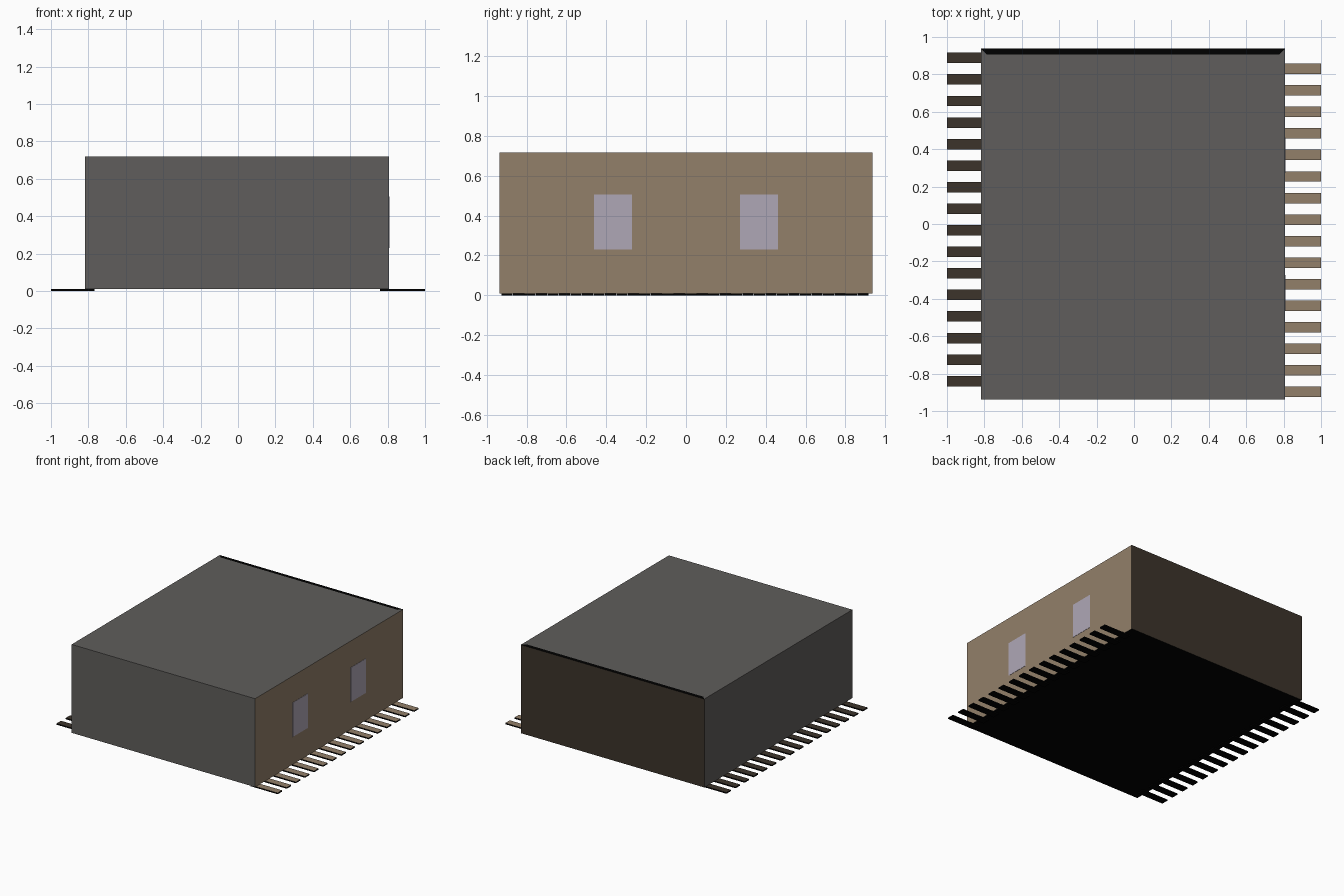
import bpy, bmesh

if "Cube" in bpy.data.objects:
    bpy.data.objects.remove(bpy.data.objects["Cube"])

def material(name, rgb):
    m = bpy.data.materials.new(name)
    m.diffuse_color = (*rgb, 1.0)
    m.use_nodes = True
    m.node_tree.nodes["Principled BSDF"].inputs["Base Color"].default_value = m.diffuse_color
    return m

GREY = material("charcoal grey", (0.115, 0.111, 0.106))
TAN = material("tan brown", (0.290, 0.215, 0.143))
LAVENDER = material("lavender grey", (0.430, 0.390, 0.470))
BROWN = material("dark brown", (0.045, 0.034, 0.024))
BLACK = material("black", (0.0, 0.0, 0.0))

X0, X1 = -0.818, 0.808
Y0, Y1 = -0.937, 0.937
Z0, Z1 = 0.01, 0.718

def finish(name, bm, mats):
    bmesh.ops.recalc_face_normals(bm, faces=bm.faces)
    me = bpy.data.meshes.new(name)
    bm.to_mesh(me)
    bm.free()
    for m in mats:
        me.materials.append(m)
    ob = bpy.data.objects.new(name, me)
    bpy.context.collection.objects.link(ob)
    return ob

def add_box(bm, x, y, z):
    """Add a box given (min, max) pairs on each axis."""
    for v in bmesh.ops.create_cube(bm, size=1)["verts"]:
        v.co = [lo if c < 0 else hi for c, (lo, hi) in zip(v.co, (x, y, z))]

# Main block: grey front and left, tan right, dark brown back, black underside
bm = bmesh.new()
lower = [bm.verts.new((x, y, Z0)) for x, y in ((X0, Y0), (X1, Y0), (X1, Y1), (X0, Y1))]
upper = [bm.verts.new((v.co.x, v.co.y, Z1)) for v in lower]
bm.faces.new(lower[::-1]).material_index = 3
for i, wall_material in enumerate((0, 1, 2, 0)):
    j = (i + 1) % 4
    bm.faces.new((lower[i], lower[j], upper[j], upper[i])).material_index = wall_material

# Grey roof with a mitred black strip along its back edge
inner_r = bm.verts.new((X1 - 0.03, Y1 - 0.03, Z1))
inner_l = bm.verts.new((X0 + 0.03, Y1 - 0.03, Z1))
front_l, front_r, back_r, back_l = upper
bm.faces.new((front_l, front_r, inner_r, inner_l))
bm.faces.new((front_r, back_r, inner_r))
bm.faces.new((back_l, front_l, inner_l))
bm.faces.new((inner_l, inner_r, back_r, back_l)).material_index = 3
finish("main_block", bm, [GREY, TAN, BROWN, BLACK])

# Two window plates on the right wall
for side, label in ((-1, "front"), (1, "back")):
    bm = bmesh.new()
    c = side * 0.367
    add_box(bm, (X1 - 0.002, X1 + 0.002), (c - 0.095, c + 0.095), (0.231, 0.506))
    finish(label + "_window", bm, [LAVENDER])

# Sixteen flat strips along each side, staggered; only their tops are coloured
for name, first_y, x_range, top in (("left_strips", -0.840, (-1.0, X0 + 0.05), BROWN),
                                    ("right_strips", -0.898, (X1 - 0.05, 1.0), TAN)):
    bm = bmesh.new()
    for i in range(16):
        y = first_y + i * 0.1152
        add_box(bm, x_range, (y - 0.028, y + 0.028), (0.0, Z0))
    bm.normal_update()
    for f in bm.faces:
        f.material_index = 0 if f.normal.z > 0.5 else 1
    finish(name, bm, [top, BLACK])
